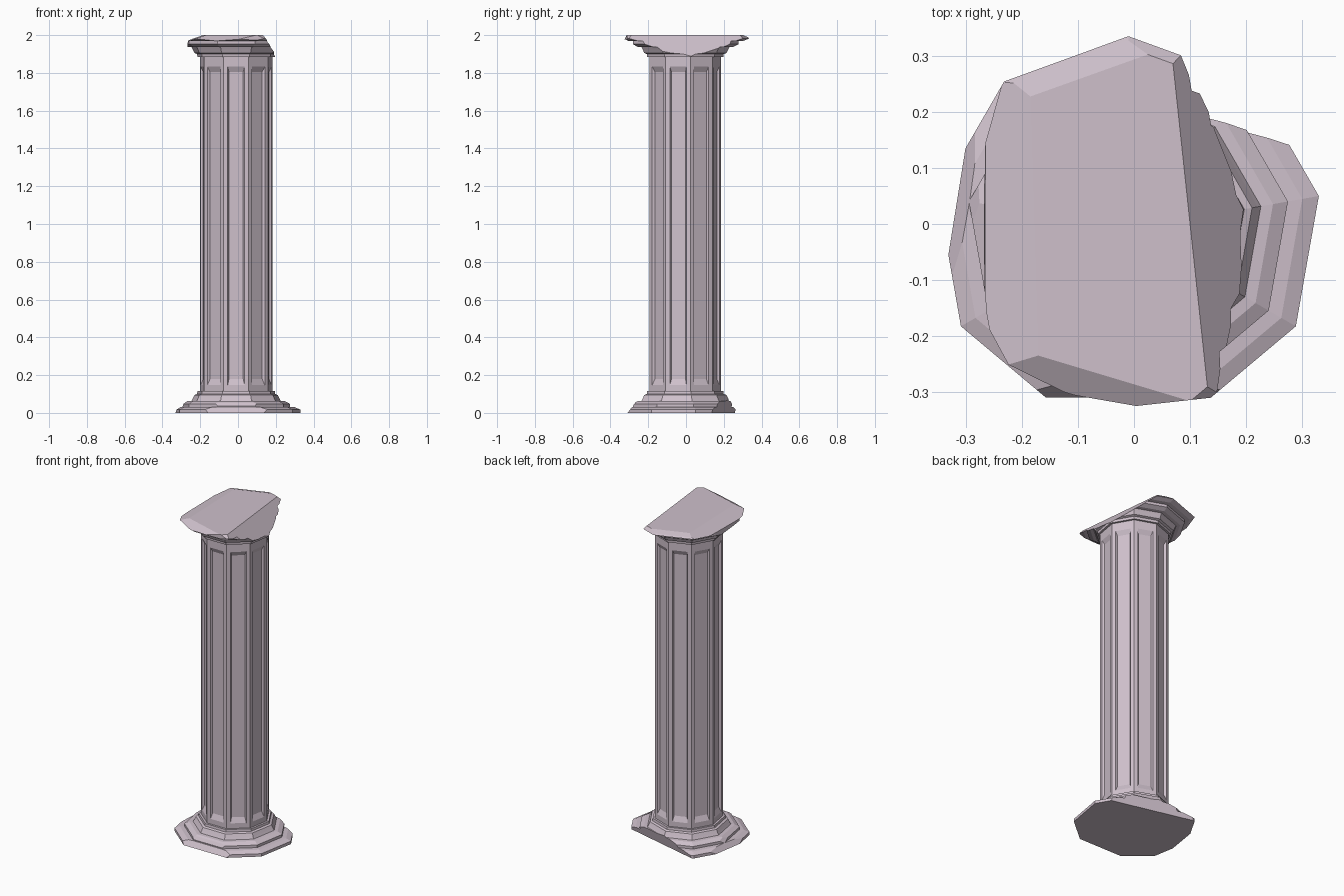
import bpy, bmesh, math
from mathutils import Vector

if "Cube" in bpy.data.objects:
    bpy.data.objects.remove(bpy.data.objects["Cube"])

SIDES = 9
CX = CY = -0.01
stone = bpy.data.materials.new("stone")
stone.diffuse_color = (0.62, 0.53, 0.6, 1)
stone.use_nodes = True
stone.node_tree.nodes["Principled BSDF"].inputs["Base Color"].default_value = stone.diffuse_color


def lathe(bm, profile):
    """Nine-sided solid from (radius, z) pairs; returns the side faces."""
    rings = []
    for r, z in profile:
        rings.append([bm.verts.new((CX + r * math.cos(math.radians(90 + 40 * i)),
                                    CY + r * math.sin(math.radians(90 + 40 * i)), z))
                      for i in range(SIDES)])
    sides = []
    for a, b in zip(rings, rings[1:]):
        for i in range(SIDES):
            j = (i + 1) % SIDES
            sides.append(bm.faces.new((a[i], a[j], b[j], b[i])))
    bm.faces.new(rings[0][::-1])
    bm.faces.new(rings[-1])
    bm.normal_update()
    return sides


def chip(bm, point, normal):
    """Slice away everything on the normal side of a plane and cap it."""
    bmesh.ops.bisect_plane(bm, geom=bm.verts[:] + bm.edges[:] + bm.faces[:], dist=1e-5,
                           plane_co=Vector(point), plane_no=Vector(normal).normalized(),
                           clear_outer=True)
    open_edges = [e for e in bm.edges if e.is_boundary]
    if open_edges:
        bmesh.ops.holes_fill(bm, edges=open_edges, sides=0)


def finish(bm, name):
    bmesh.ops.recalc_face_normals(bm, faces=bm.faces[:])
    mesh = bpy.data.meshes.new(name)
    bm.to_mesh(mesh)
    bm.free()
    mesh.materials.append(stone)
    ob = bpy.data.objects.new(name, mesh)
    bpy.context.collection.objects.link(ob)


# Stepped moulding shared by the base and (flipped) the capital
moulding = [(0.345, 0), (0.345, 0.018), (0.315, 0.03), (0.289, 0.032), (0.289, 0.048),
            (0.262, 0.062), (0.24, 0.064), (0.234, 0.075), (0.224, 0.095),
            (0.21, 0.1), (0.208, 0.115)]

# Base with chipped back, front and left corners
bm = bmesh.new()
lathe(bm, moulding)
chip(bm, (0.283, 0.135, 0), (0.24, 0.97, -0.25))
chip(bm, (0, -0.302, 0.01), (0, -0.8, 0.6))
chip(bm, (-0.33, -0.065, 0.004), (-0.81, 0.13, 0.57))
finish(bm, "base")

# Broken capital
bm = bmesh.new()
cap = [(r, 2 - z) for r, z in reversed(moulding)]
cap[-1] = (0.325, 2.0)
lathe(bm, cap)
chip(bm, (0.1, 0, 2), (0.75, 0.08, 0.66))            # large right break
chip(bm, (-0.178, 0, 2), (-0.33, -0.01, 0.94))       # left slope
chip(bm, (-0.267, 0, 1.95), (-1, 0, 0.08))           # left break
chip(bm, (-0.17, -0.235, 2), (-0.15, -0.5, 0.85))    # front slope
chip(bm, (-0.08, -0.334, 1.98), (0.11, -0.99, 0))    # front edge
chip(bm, (-0.01, 0.29, 2), (-0.1, 0.28, 0.95))       # back slope
finish(bm, "capital")

# Shaft with a sunken panel on each side
bm = bmesh.new()
sides = lathe(bm, [(0.195, 0.1), (0.195, 0.125), (0.195, 1.855), (0.195, 1.9)])
panels = sides[SIDES:2 * SIDES]
bmesh.ops.inset_individual(bm, faces=panels, thickness=0.022, use_even_offset=True)
bmesh.ops.inset_individual(bm, faces=panels, thickness=0.007, depth=-0.013,
                           use_even_offset=True)
for v in {v for f in panels for v in f.verts}:
    v.co.z += 0.025 if v.co.z < 1 else -0.02
finish(bm, "shaft")
